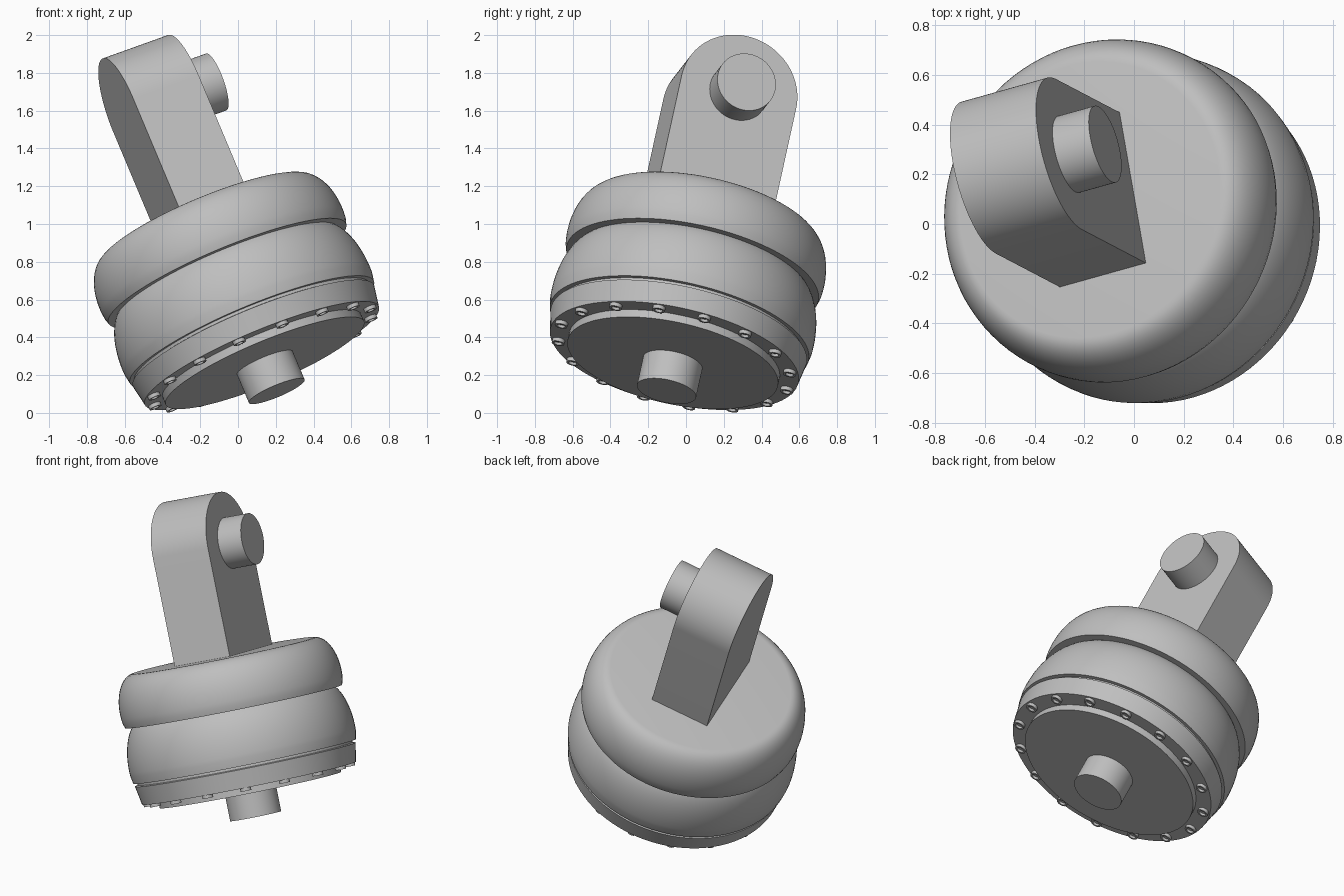
import bpy, bmesh
from math import pi, cos, sin
from mathutils import Vector, Matrix

cube = bpy.data.objects.get("Cube")
if cube:
    bpy.data.objects.remove(cube, do_unlink=True)

grey = bpy.data.materials.new("plain grey")
grey.use_nodes = True
grey.diffuse_color = (0.52, 0.52, 0.52, 1)
grey.node_tree.nodes["Principled BSDF"].inputs["Base Color"].default_value = (0.52, 0.52, 0.52, 1)

# Tilted frame: local z runs along the hub axis, local x along the cross pin
axis = Vector((-0.42, 0.22, 1)).normalized()
pin_dir = Vector((1, 0.28, 0.36))
pin_dir = (pin_dir - axis * pin_dir.dot(axis)).normalized()
side_dir = axis.cross(pin_dir)
frame = Matrix((pin_dir, side_dir, axis)).transposed().to_4x4()
frame.translation = (0.205, -0.103, 0.115)


def finish(bm, name, local=Matrix()):
    bmesh.ops.remove_doubles(bm, verts=bm.verts, dist=1e-5)
    bmesh.ops.recalc_face_normals(bm, faces=bm.faces)
    mesh = bpy.data.meshes.new(name)
    bm.to_mesh(mesh)
    bm.free()
    mesh.materials.append(grey)
    obj = bpy.data.objects.new(name, mesh)
    bpy.context.collection.objects.link(obj)
    obj.matrix_world = frame @ local
    bpy.ops.object.select_all(action="DESELECT")
    obj.select_set(True)
    bpy.context.view_layer.objects.active = obj
    bpy.ops.object.shade_smooth_by_angle(angle=pi / 6)
    return obj


def lathe(profile, name, steps=96, local=Matrix()):
    bm = bmesh.new()
    verts = [bm.verts.new((r, 0, z)) for r, z in profile]
    edges = [bm.edges.new(pair) for pair in zip(verts, verts[1:])]
    bmesh.ops.spin(bm, geom=verts + edges, cent=(0, 0, 0), axis=(0, 0, 1),
                   angle=2 * pi, steps=steps, use_merge=True)
    return finish(bm, name, local)


def arc(center, radii, start, end, n=14):
    """Points on an elliptical quarter, as (radius, height)."""
    angles = [start + (end - start) * i / n for i in range(n + 1)]
    return [(center[0] + radii[0] * cos(a), center[1] + radii[1] * sin(a)) for a in angles]


# Base flange with its stepped cover plate
lathe([(0, 0.165), (0.57, 0.165), (0.57, 0.208), (0.672, 0.208),
       (0.693, 0.325), (0.675, 0.33), (0.675, 0.37), (0, 0.37)], "base_flange")

# Lower bulging ring
lathe([(0, 0.345), (0.70, 0.345)]
      + arc((0.56, 0.43), (0.15, 0.30), -0.12, 0.95)
      + [(0.625, 0.7), (0, 0.7)], "lower_ring")

# Upper domed cap
lathe([(0, 0.69), (0.682, 0.69)]
      + arc((0.566, 0.78), (0.13, 0.23), -0.25, pi / 2)
      + [(0, 1.01)], "upper_cap")

# Bottom peg
lathe([(0, 0), (0.16, 0), (0.16, 0.2), (0, 0.2)], "bottom_peg", 64)

# Ring of socket bolts on the flange underside
for i in range(16):
    a = i * pi / 8
    spot = Matrix.Translation((0.63 * cos(a), 0.63 * sin(a), 0.208))
    lathe([(0, -0.006), (0.02, -0.006), (0.022, -0.02), (0.034, -0.02),
           (0.034, 0.004), (0, 0.004)], f"flange_bolt_{i + 1}", 20, spot)

# Round-ended arm, extruded along the pin direction
half_width, half_depth, pin_height = 0.32, 0.19, 1.685
bm = bmesh.new()
outline = [(-half_width, 0.98)]
outline += arc((0, pin_height), (half_width, half_width), pi, 0, 48)
outline += [(half_width, 0.98)]
face = bm.faces.new([bm.verts.new((-half_depth, y, z)) for y, z in outline])
extruded = bmesh.ops.extrude_face_region(bm, geom=[face], use_keep_orig=True)
bmesh.ops.translate(bm, vec=(2 * half_depth, 0, 0),
                    verts=[v for v in extruded["geom"] if isinstance(v, bmesh.types.BMVert)])
finish(bm, "arm")

# Cross pin on one face of the arm
lathe([(0, 0), (0.16, 0), (0.16, 0.24), (0, 0.24)], "cross_pin", 64,
      Matrix.Translation((0.11, 0, pin_height)) @ Matrix.Rotation(pi / 2, 4, "Y"))
